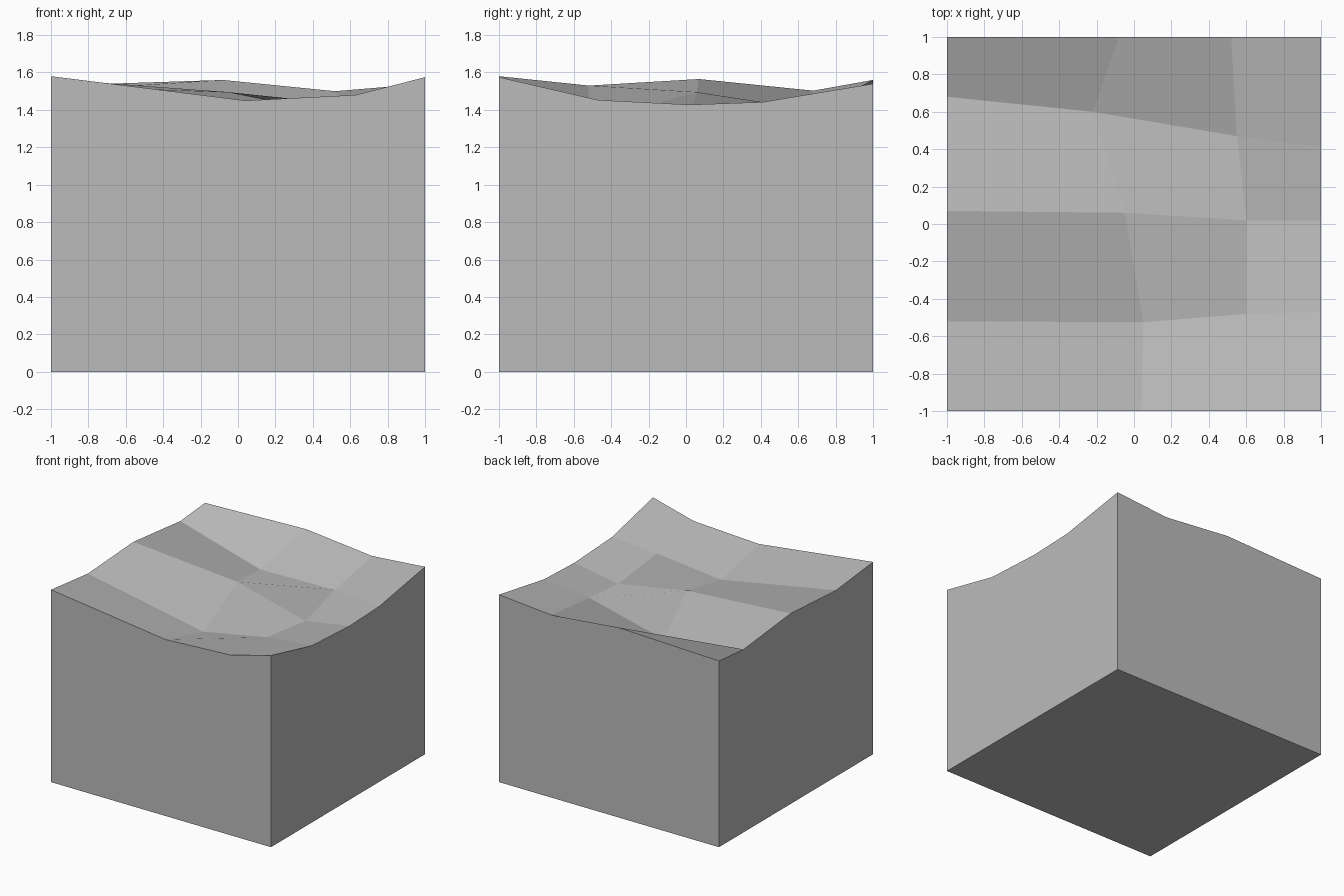
import bpy, bmesh

if "Cube" in bpy.data.objects:
    bpy.data.objects.remove(bpy.data.objects["Cube"])

grey = bpy.data.materials.new("plain_grey")
grey.diffuse_color = (0.5, 0.5, 0.5, 1)
grey.use_nodes = True
grey.node_tree.nodes["Principled BSDF"].inputs["Base Color"].default_value = grey.diffuse_color

# Uneven ground surface: rows run front to back, points run left to right
rows = [
    [(-1, -1, 1.58), (0.04, -1, 1.45), (0.63, -1, 1.48), (1, -1, 1.575)],
    [(-1, -0.52, 1.53), (0.05, -0.525, 1.335), (0.6, -0.48, 1.42), (1, -0.47, 1.453)],
    [(-1, 0.07, 1.565), (-0.05, 0.06, 1.495), (0.6, 0.02, 1.363), (1, 0.02, 1.428)],
    [(-1, 0.68, 1.503), (-0.22, 0.6, 1.345), (0.55, 0.47, 1.432), (1, 0.41, 1.442)],
    [(-1, 1, 1.53), (-0.08, 1, 1.56), (0.52, 1, 1.50), (1, 1, 1.54)],
]

bm = bmesh.new()
grid = [[bm.verts.new(p) for p in row] for row in rows]
for a, b in zip(grid, grid[1:]):
    for i in range(len(a) - 1):
        bm.faces.new((a[i], a[i + 1], b[i + 1], b[i]))

# Flat base corners
base = [bm.verts.new(p) for p in ((-1, -1, 0), (1, -1, 0), (1, 1, 0), (-1, 1, 0))]
bm.faces.new(base[::-1])

# One wall under each border of the surface, counter-clockwise from the front
borders = [
    grid[0],
    [row[-1] for row in grid],
    grid[-1][::-1],
    [row[0] for row in grid][::-1],
]
for i, border in enumerate(borders):
    bm.faces.new([base[i], base[(i + 1) % 4]] + border[::-1])

bmesh.ops.recalc_face_normals(bm, faces=bm.faces)
mesh = bpy.data.meshes.new("terrain_block")
bm.to_mesh(mesh)
bm.free()
mesh.materials.append(grey)
block = bpy.data.objects.new("terrain_block", mesh)
bpy.context.collection.objects.link(block)
